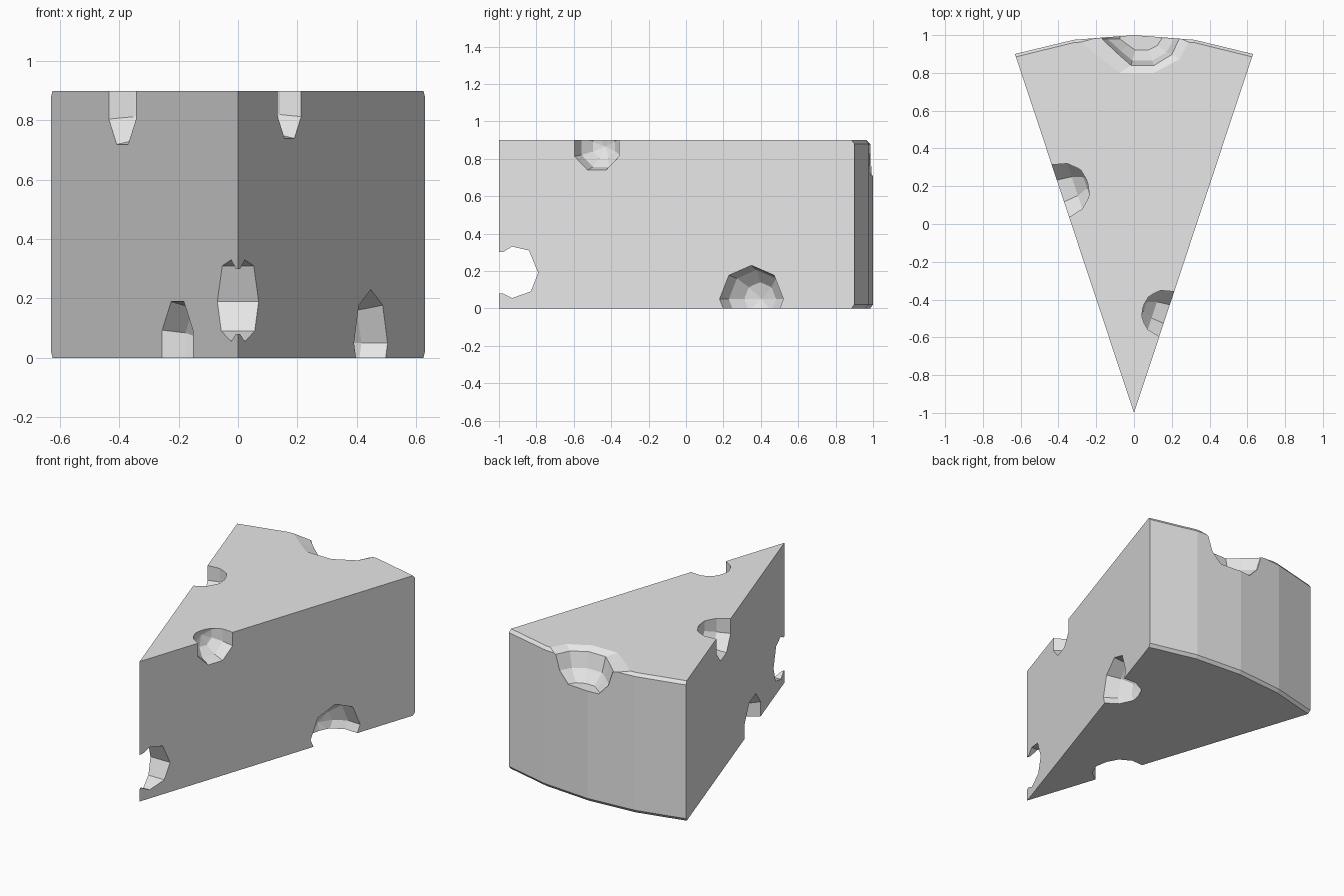
import bpy, bmesh, math
from mathutils import Matrix, Vector

if "Cube" in bpy.data.objects:
    bpy.data.objects.remove(bpy.data.objects["Cube"], do_unlink=True)

HEIGHT = 0.9
SLOPE = math.atan2(0.63, 1.9)   # half angle of the wedge

grey = bpy.data.materials.new("plain grey")
grey.use_nodes = True
grey.diffuse_color = (0.8, 0.8, 0.8, 1)
grey.node_tree.nodes["Principled BSDF"].inputs["Base Color"].default_value = (0.8, 0.8, 0.8, 1)


def make_object(name, bm):
    bmesh.ops.recalc_face_normals(bm, faces=bm.faces)
    mesh = bpy.data.meshes.new(name)
    bm.to_mesh(mesh)
    bm.free()
    mesh.materials.append(grey)
    obj = bpy.data.objects.new(name, mesh)
    bpy.context.collection.objects.link(obj)
    return obj


def loft(name, rings):
    """Skin a stack of equal-length point rings and cap both ends."""
    bm = bmesh.new()
    rows = [[bm.verts.new(p) for p in ring] for ring in rings]
    for a, b in zip(rows, rows[1:]):
        for i in range(len(a)):
            j = (i + 1) % len(a)
            bm.faces.new((a[i], a[j], b[j], b[i]))
    bm.faces.new(rows[0])
    bm.faces.new(rows[-1])
    return make_object(name, bm)


def carve(target, cutter):
    cutter.hide_render = True
    mod = target.modifiers.new("carve", "BOOLEAN")
    mod.operation = "DIFFERENCE"
    mod.solver = "EXACT"
    mod.object = cutter
    bpy.context.view_layer.objects.active = target
    bpy.ops.object.modifier_apply(modifier=mod.name)
    bpy.data.objects.remove(cutter, do_unlink=True)


# Wedge body: rounded back with small chamfers along its top and bottom edges
def wedge_ring(z, inset):
    s = inset * math.tan(SLOPE)
    back = [(0.63 - s, 0.9), (0.32, 0.975), (0, 1), (-0.32, 0.975), (-0.63 + s, 0.9)]
    return [(0, -1, z)] + [(x, y - inset, z) for x, y in back]


wedge = loft("cheese_wedge", [wedge_ring(0, 0.015), wedge_ring(0.02, 0),
                              wedge_ring(HEIGHT - 0.02, 0), wedge_ring(HEIGHT, 0.015)])


# Faceted round holes centred on the side faces: side, y, z, radius, depth, turn
def side_hole(side, y, z, radius, depth, turn):
    bm = bmesh.new()
    bmesh.ops.create_uvsphere(bm, u_segments=8, v_segments=6, radius=1)
    place = (Matrix.Translation(Vector((side * (y + 1) * math.tan(SLOPE), y, z)))
             @ Matrix.Rotation(-side * SLOPE, 4, "Z")
             @ Matrix.Diagonal((depth, radius, radius, 1))
             @ Matrix.Rotation(math.radians(turn), 4, "X")
             @ Matrix.Rotation(math.pi / 2, 4, "Y"))
    bmesh.ops.transform(bm, matrix=place, verts=bm.verts)
    return make_object("side_hole_cutter", bm)


for hole in [(1, -0.477, 0.865, 0.136, 0.14, 22.5),
             (1, 0.35, 0.05, 0.18, 0.17, 0),
             (-1, 0.175, 0.865, 0.158, 0.16, 22.5),
             (-1, -0.385, 0.025, 0.178, 0.15, 22.5)]:
    carve(wedge, side_hole(*hole))

# Notch running straight through the tip
notch = [(-0.98, 0.30), (-0.93, 0.33), (-0.84, 0.31), (-0.79, 0.19),
         (-0.83, 0.09), (-0.93, 0.055), (-0.98, 0.08), (-1.1, 0.08), (-1.1, 0.30)]
carve(wedge, loft("tip_notch_cutter", [[(x, y, z) for y, z in notch] for x in (-0.3, 0.3)]))

# Bowl in the top back edge, with a shallow flared lip
rim = [(-1, 0), (-0.6, 0.55), (-0.25, 1), (0.35, 1), (0.8, 0.6), (1, 0)]


def bowl_ring(z, centre, width, depth):
    near = [(centre + width * u, 0.98 - depth * v, z) for u, v in rim]
    return near + [(centre + width, 1.2, z), (centre - width, 1.2, z)]


carve(wedge, loft("back_bowl_cutter", [
    bowl_ring(1.0, 0, 0.3, 0.18), bowl_ring(HEIGHT, 0, 0.3, 0.18),
    bowl_ring(0.875, 0.035, 0.205, 0.14), bowl_ring(0.78, 0.035, 0.175, 0.115),
    bowl_ring(0.71, 0.035, 0.11, 0.06)]))
